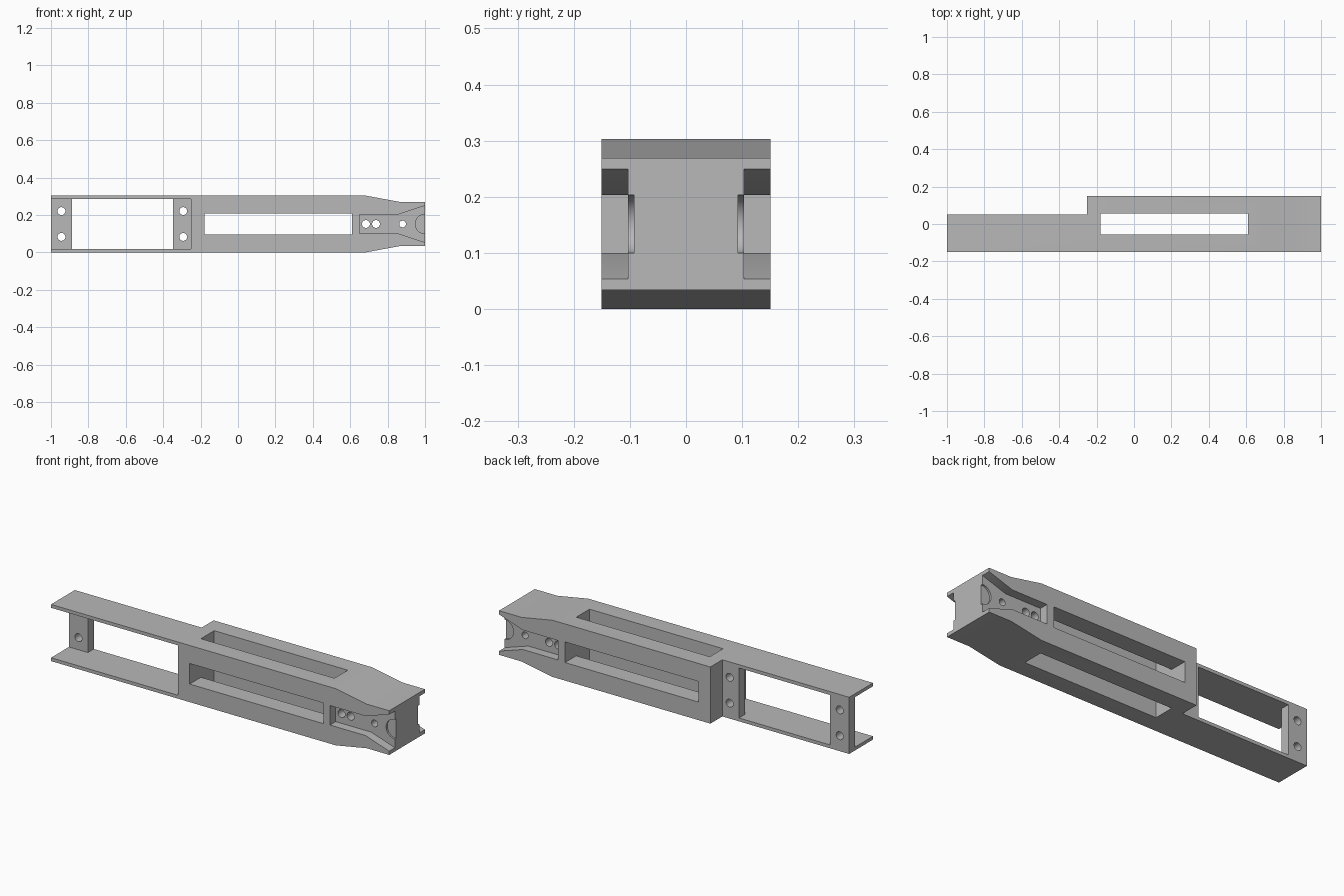
import bpy
import bmesh
from math import pi, radians
from mathutils import Matrix

default = bpy.data.objects.get("Cube")
if default:
    bpy.data.objects.remove(default, do_unlink=True)

LENGTH, HALF_W, HEIGHT = 1.0, 0.151, 0.303
MID = HEIGHT / 2
STEP_X = -0.25      # where the full-width body meets the channel
BACK_Y = 0.05       # rear face of the channel
PLATE = 0.018       # thickness of the channel plates
OVER = 0.05         # overshoot of the cutters

grey = bpy.data.materials.new("light grey")
grey.use_nodes = True
grey.diffuse_color = (0.48, 0.48, 0.48, 1)
grey.node_tree.nodes["Principled BSDF"].inputs["Base Color"].default_value = grey.diffuse_color


def make_object(name, bm):
    bmesh.ops.recalc_face_normals(bm, faces=bm.faces)
    mesh = bpy.data.meshes.new(name)
    bm.to_mesh(mesh)
    bm.free()
    mesh.materials.append(grey)
    obj = bpy.data.objects.new(name, mesh)
    bpy.context.collection.objects.link(obj)
    return obj


def prism(name, upper, y0, y1):
    """Outline given by its upper (x, height above mid) points, mirrored in z, extruded in y."""
    bm = bmesh.new()
    outline = upper + [(x, -h) for x, h in reversed(upper)]
    face = bm.faces.new([bm.verts.new((x, y0, MID + h)) for x, h in outline])
    new = bmesh.ops.extrude_face_region(bm, geom=[face])["geom"]
    verts = [v for v in new if isinstance(v, bmesh.types.BMVert)]
    bmesh.ops.translate(bm, vec=(0, y1 - y0, 0), verts=verts)
    return make_object(name, bm)


def box(name, x0, x1, y0, y1, z0, z1):
    bm = bmesh.new()
    bmesh.ops.create_cube(bm, size=1)
    bmesh.ops.scale(bm, vec=(x1 - x0, y1 - y0, z1 - z0), verts=bm.verts)
    bmesh.ops.translate(bm, vec=((x0 + x1) / 2, (y0 + y1) / 2, (z0 + z1) / 2), verts=bm.verts)
    return make_object(name, bm)


def drill(name, x, z, radius, y0, y1, sides=32):
    bm = bmesh.new()
    place = Matrix.Translation((x, (y0 + y1) / 2, z)) @ Matrix.Rotation(pi / 2, 4, "X")
    bmesh.ops.create_cone(bm, cap_ends=True, segments=sides, radius1=radius,
                          radius2=radius, depth=y1 - y0, matrix=place)
    return make_object(name, bm)


def cut(target, cutter):
    cutter.hide_render = True
    mod = target.modifiers.new(cutter.name, "BOOLEAN")
    mod.operation, mod.solver, mod.object = "DIFFERENCE", "EXACT", cutter
    bpy.context.view_layer.objects.active = target
    bpy.ops.object.modifier_apply(modifier=mod.name)
    bpy.data.objects.remove(cutter, do_unlink=True)


# Main beam with its tapered nose
body = prism("beam_body", [(-LENGTH, MID), (0.684, MID), (0.866, 0.118), (LENGTH, 0.118)],
             -HALF_W, HALF_W)
far = HALF_W + OVER

# Narrower open channel: rear step, hollow front and window between the two tabs
cut(body, box("rear_step", -LENGTH - OVER, STEP_X, BACK_Y, far, -OVER, HEIGHT + OVER))
cut(body, box("channel", -LENGTH - OVER, STEP_X, -far, 0, PLATE, HEIGHT - PLATE))
cut(body, box("window", -0.888, -0.348, -OVER, BACK_Y + OVER, PLATE, HEIGHT - PLATE))

# Crossing slots through the body
cut(body, box("side_slot", -0.18, 0.61, -far, far, MID - 0.055, MID + 0.055))
cut(body, box("top_slot", -0.18, 0.61, -0.056, 0.056, -OVER, HEIGHT + OVER))

# Flared recess and shallow half-round pocket on both sides of the nose
flare = [(0.65, 0.052), (0.86, 0.052), (LENGTH, 0.098), (LENGTH + OVER, 0.114)]
for side in (-1, 1):
    y0, y1 = sorted((side * 0.103, side * far))
    cut(body, prism("nose_recess", flare, y0, y1))
    y0, y1 = sorted((side * 0.093, side * far))
    cut(body, drill("nose_pocket", LENGTH, MID, 0.052, y0, y1, 48))

# Bolt holes in the nose and in the tabs
for x, radius in ((0.684, 0.021), (0.738, 0.021), (0.88, 0.018)):
    cut(body, drill("nose_hole", x, MID, radius, -far, far))
for x in (-0.944, -0.293):
    for offset in (-0.069, 0.069):
        cut(body, drill("tab_hole", x, MID + offset, 0.021, -OVER, BACK_Y + OVER))

# Smooth round walls, crisp edges
bpy.ops.object.select_all(action="DESELECT")
body.select_set(True)
bpy.context.view_layer.objects.active = body
bpy.ops.object.shade_smooth_by_angle(angle=radians(30))
